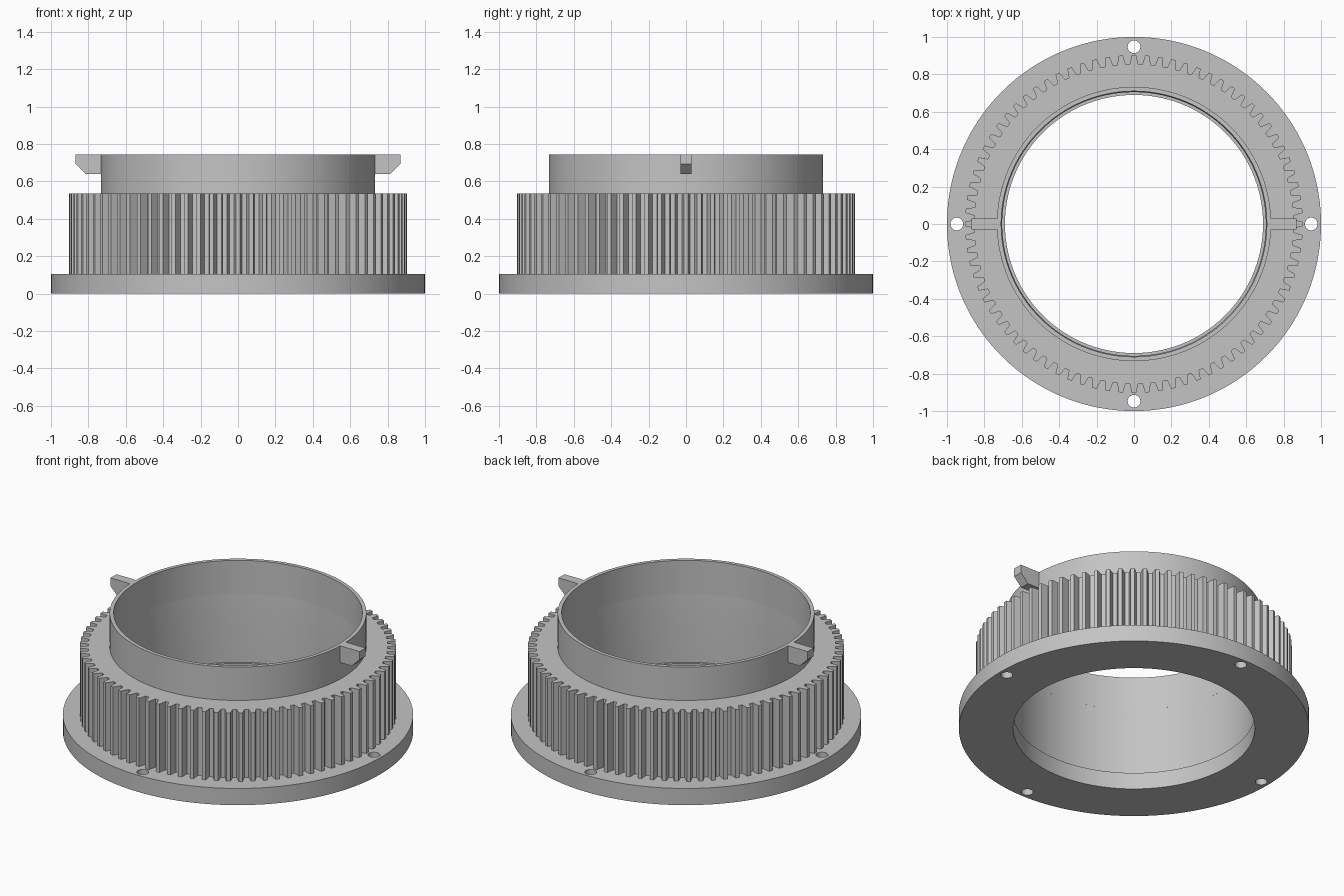
import bpy, bmesh
from math import sin, cos, pi, radians

cube = bpy.data.objects.get("Cube")
if cube:
    bpy.data.objects.remove(cube, do_unlink=True)

grey = bpy.data.materials.new("plain grey")
grey.use_nodes = True
colour = (0.55, 0.55, 0.55, 1)
grey.diffuse_color = colour
grey.node_tree.nodes["Principled BSDF"].inputs["Base Color"].default_value = colour

FLANGE_TOP, GEAR_TOP, TOP = 0.105, 0.535, 0.745
TEETH = 80
PITCH = 2 * pi / TEETH


def finish(bm, name):
    bmesh.ops.recalc_face_normals(bm, faces=bm.faces)
    mesh = bpy.data.meshes.new(name)
    bm.to_mesh(mesh)
    bm.free()
    mesh.materials.append(grey)
    obj = bpy.data.objects.new(name, mesh)
    bpy.context.collection.objects.link(obj)
    return obj


def smooth(obj):
    bpy.ops.object.select_all(action='DESELECT')
    obj.select_set(True)
    bpy.context.view_layer.objects.active = obj
    bpy.ops.object.shade_smooth_by_angle(angle=radians(20))


def ring(name, profile, angles):
    """Closed ring; each profile entry is (list of radii or one radius, z)."""
    bm = bmesh.new()
    loops = []
    for radii, z in profile:
        if not isinstance(radii, list):
            radii = [radii] * len(angles)
        loops.append([bm.verts.new((r * cos(a), r * sin(a), z))
                      for r, a in zip(radii, angles)])
    for k, low in enumerate(loops):
        high = loops[(k + 1) % len(loops)]
        for i in range(len(angles)):
            j = (i + 1) % len(angles)
            bm.faces.new((low[i], low[j], high[j], high[i]))
    return finish(bm, name)


# Base flange with four bolt holes
circle = [2 * pi * i / 160 for i in range(160)]
flange = ring("base_flange", [(1.0, 0), (1.0, FLANGE_TOP),
                              (0.69, FLANGE_TOP), (0.69, 0)], circle)
bm = bmesh.new()
for i in range(4):
    a = i * pi / 2
    made = bmesh.ops.create_cone(bm, cap_ends=True, segments=32, radius1=0.034,
                                 radius2=0.034, depth=0.5)
    bmesh.ops.translate(bm, verts=made["verts"],
                        vec=(0.948 * cos(a), 0.948 * sin(a), 0))
cutter = finish(bm, "bolt_hole_cutter")
cutter.hide_render = True
cut = flange.modifiers.new("bolt_holes", 'BOOLEAN')
cut.operation = 'DIFFERENCE'
cut.solver = 'EXACT'
cut.object = cutter
bpy.context.view_layer.objects.active = flange
bpy.ops.object.modifier_apply(modifier=cut.name)
bpy.data.objects.remove(cutter, do_unlink=True)
smooth(flange)

# Toothed ring: every tooth repeats the same small outline
tooth = [(-0.33, 0.855), (-0.24, 0.88), (-0.16, 0.903),
         (0.16, 0.903), (0.24, 0.88), (0.33, 0.855)]
gear_angles = [(t + f) * PITCH for t in range(TEETH) for f, r in tooth]
gear_radii = [r for t in range(TEETH) for f, r in tooth]
smooth(ring("toothed_ring", [(gear_radii, FLANGE_TOP), (gear_radii, GEAR_TOP),
                             (0.71, GEAR_TOP), (0.705, 0.41),
                             (0.705, FLANGE_TOP)], gear_angles))

# Thin collar on top
smooth(ring("collar", [(0.733, GEAR_TOP), (0.733, TOP),
                       (0.71, TOP), (0.71, GEAR_TOP)], circle))

# Two chamfered lugs on the collar
outline = [(0.722, 0.64), (0.815, 0.64), (0.868, 0.693),
           (0.868, TOP), (0.722, TOP)]
for name, side in (("left_lug", 1), ("right_lug", -1)):
    bm = bmesh.new()
    face = bm.faces.new([bm.verts.new((side * x, -0.03, z)) for x, z in outline])
    out = bmesh.ops.extrude_face_region(bm, geom=[face])
    bmesh.ops.translate(bm, vec=(0, 0.06, 0),
                        verts=[v for v in out["geom"]
                               if isinstance(v, bmesh.types.BMVert)])
    finish(bm, name)
